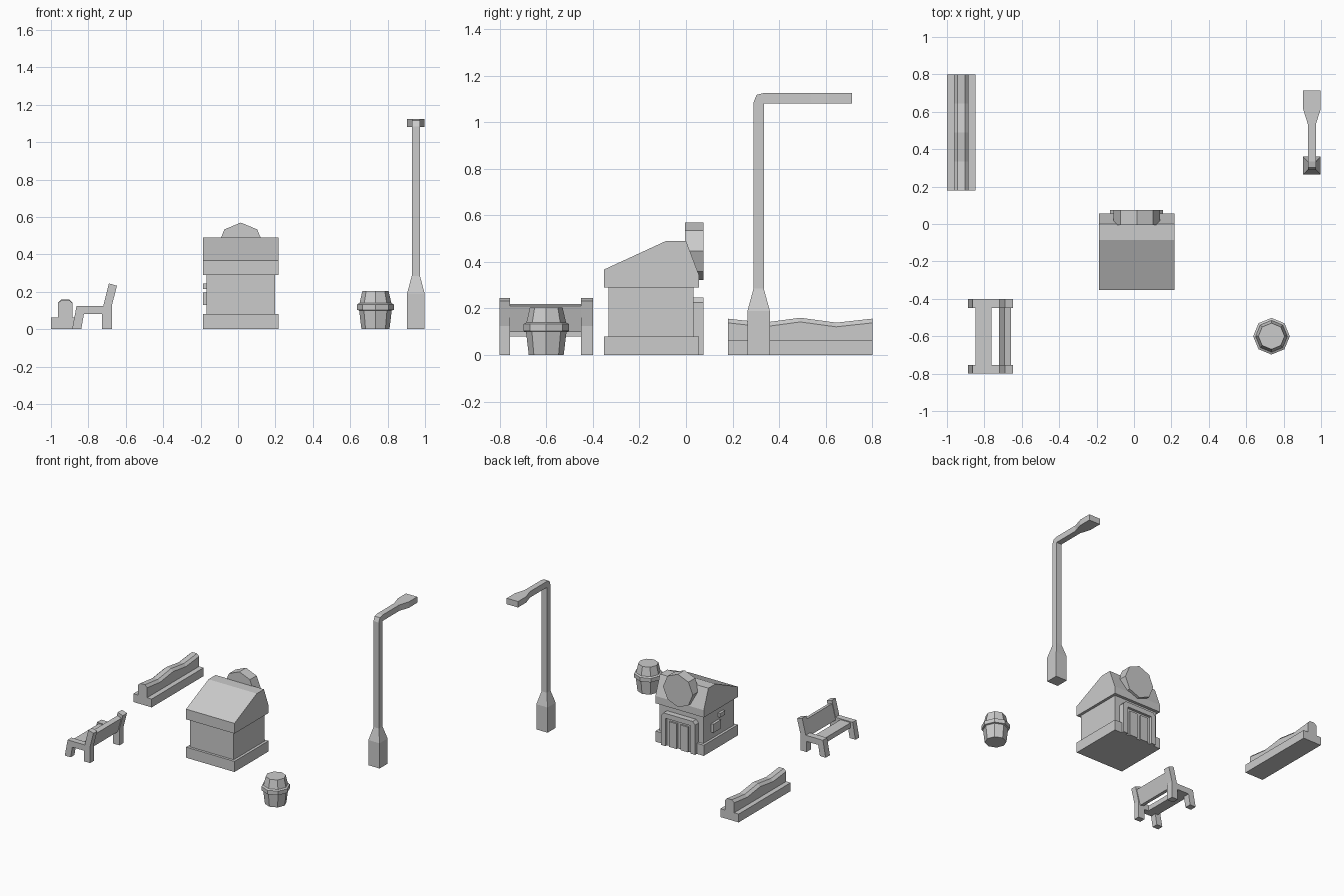
import bpy, bmesh
from math import sin, cos, pi


def loft(name, rings):
    """Solid from a list of matching vertex loops, capped at both ends."""
    bm = bmesh.new()
    loops = [[bm.verts.new(p) for p in r] for r in rings]
    n = len(loops[0])
    for a, b in zip(loops, loops[1:]):
        for i in range(n):
            j = (i + 1) % n
            bm.faces.new((a[i], a[j], b[j], b[i]))
    bm.faces.new(loops[0])
    bm.faces.new(loops[-1])
    bmesh.ops.recalc_face_normals(bm, faces=bm.faces)
    me = bpy.data.meshes.new(name)
    bm.to_mesh(me)
    bm.free()
    ob = bpy.data.objects.new(name, me)
    bpy.context.collection.objects.link(ob)
    return ob


def prism_x(name, yz, x0, x1):
    return loft(name, [[(x, y, z) for y, z in yz] for x in (x0, x1)])


def prism_y(name, xz, y0, y1):
    return loft(name, [[(x, y, z) for x, z in xz] for y in (y0, y1)])


def box(name, x0, x1, y0, y1, z0, z1):
    return prism_y(name, [(x0, z0), (x1, z0), (x1, z1), (x0, z1)], y0, y1)


def square(cx, cy, rx, ry, z):
    return [(cx + sx * rx, cy + sy * ry, z)
            for sx, sy in ((-1, -1), (1, -1), (1, 1), (-1, 1))]


# Kiosk: plinth, walls and lopsided roof
box("kiosk_plinth", -0.187, 0.217, -0.352, 0.055, 0, 0.08)
box("kiosk_walls", -0.168, 0.197, -0.333, 0.033, 0.08, 0.29)
prism_x("kiosk_roof", [(-0.352, 0.29), (-0.352, 0.367), (-0.085, 0.49),
                       (0, 0.49), (0.055, 0.345), (0.055, 0.29)], -0.187, 0.217)

# Octagonal sign on the back of the roof
prism_y("round_sign", [(0.015 + 0.124 * cos(i * pi / 4), 0.446 + 0.124 * sin(i * pi / 4))
                       for i in range(8)], -0.005, 0.075)

# Back doorway: frame with clipped corners, recessed door leaves
mid = 0.0135
prism_y("door_frame", [(mid - 0.142, 0), (mid - 0.142, 0.225), (mid - 0.122, 0.247),
                       (mid + 0.122, 0.247), (mid + 0.142, 0.225), (mid + 0.142, 0),
                       (mid + 0.105, 0), (mid + 0.105, 0.21), (mid - 0.105, 0.21),
                       (mid - 0.105, 0)], 0.03, 0.076)
box("door_back", mid - 0.106, mid + 0.106, 0.03, 0.057, 0, 0.211)
for s in (-1, 1):
    c = mid + s * 0.047
    box("door_leaf", c - 0.032, c + 0.032, 0.05, 0.07, 0.0, 0.19)

# Boxes on the left wall
box("wall_box_large", -0.187, -0.16, -0.15, -0.06, 0.13, 0.195)
box("wall_box_small", -0.187, -0.16, -0.2, -0.14, 0.215, 0.245)

# Planter with wavy hedge
box("planter_base", -1.0, -0.847, 0.18, 0.8, 0, 0.063)
hedge = []
for y, z in ((0.18, 0.156), (0.335, 0.139), (0.49, 0.16), (0.645, 0.139), (0.8, 0.156)):
    hedge.append([(x, y, h) for x, h in ((-0.963, 0.05), (-0.963, z - 0.018), (-0.943, z),
                                         (-0.903, z), (-0.885, z - 0.018), (-0.885, 0.05))])
loft("hedge", hedge)

# Bench: two side frames, seat and tilted back
frame = [(-0.887, 0), (-0.838, 0), (-0.824, 0.08), (-0.727, 0.08), (-0.727, 0), (-0.675, 0),
         (-0.675, 0.125), (-0.647, 0.232), (-0.69, 0.245), (-0.72, 0.125), (-0.863, 0.125)]
for y0, y1 in ((-0.8, -0.755), (-0.45, -0.4)):
    prism_y("bench_side", frame, y0, y1)
box("bench_seat", -0.847, -0.762, -0.757, -0.448, 0.08, 0.118)
prism_y("bench_back", [(-0.722, 0.105), (-0.69, 0.098), (-0.658, 0.21), (-0.692, 0.22)],
        -0.757, -0.448)

# Street lamp: tapered foot and pole, then arm with a wide head
cx, cy = 0.951, 0.312
loft("lamp_post", [square(cx, cy, 0.047, 0.048, 0), square(cx, cy, 0.047, 0.048, 0.19),
                   square(cx, cy, 0.022, 0.022, 0.285), square(cx, cy, 0.022, 0.022, 1.085)])
arm = []
for y, w, low, top in ((0.29, 0.022, 1.08, 1.085), (0.303, 0.022, 1.08, 1.117),
                       (0.334, 0.022, 1.08, 1.125), (0.535, 0.022, 1.08, 1.125),
                       (0.615, 0.047, 1.08, 1.125), (0.713, 0.047, 1.08, 1.125)):
    arm.append([(cx - w, y, low), (cx + w, y, low), (cx + w, y, top), (cx - w, y, top)])
loft("lamp_arm", arm)

# Octagonal litter bin with a raised band
profile = ((0.075, 0), (0.087, 0.1), (0.098, 0.103), (0.098, 0.133), (0.085, 0.14), (0.07, 0.205))
loft("litter_bin", [[(0.735 + r * cos(i * pi / 4), -0.6 + r * sin(i * pi / 4), z)
                     for i in range(8)] for r, z in profile])
